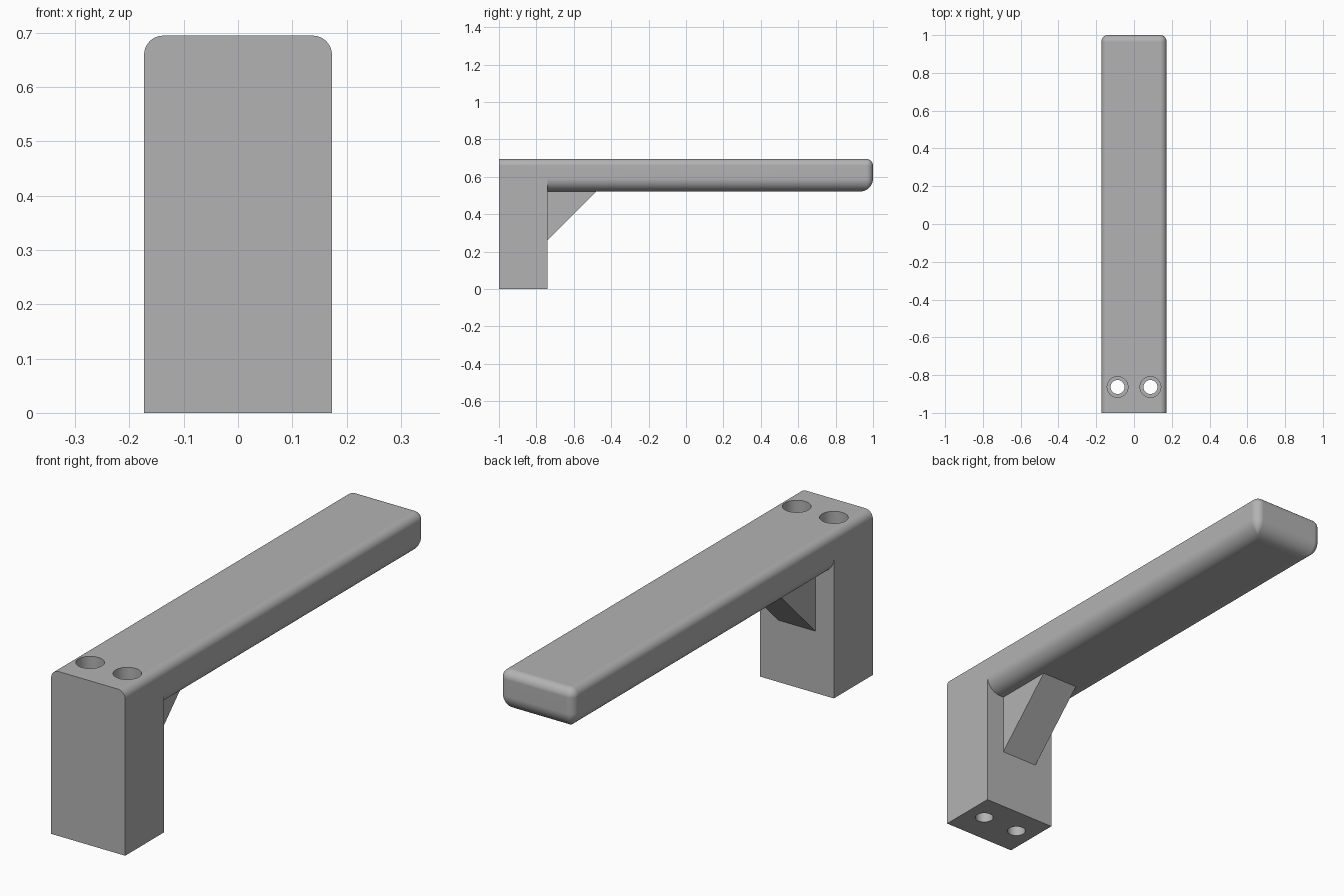
import bpy, bmesh, math
from mathutils import Matrix

if "Cube" in bpy.data.objects:
    bpy.data.objects.remove(bpy.data.objects["Cube"])

HALF = 0.173              # half width
TOP, UNDER = 0.695, 0.522  # arm top and underside
FRONT, POST_BACK, TIP = -1.0, -0.74, 1.0
R_TOP, R_UNDER = 0.035, 0.069
SEG = 10

grey = bpy.data.materials.new("plain grey")
grey.use_nodes = True
grey.diffuse_color = (0.45, 0.45, 0.45, 1)
grey.node_tree.nodes["Principled BSDF"].inputs["Base Color"].default_value = grey.diffuse_color


def add_object(name, bm):
    bmesh.ops.recalc_face_normals(bm, faces=bm.faces)
    mesh = bpy.data.meshes.new(name)
    bm.to_mesh(mesh)
    bm.free()
    mesh.materials.append(grey)
    obj = bpy.data.objects.new(name, mesh)
    bpy.context.collection.objects.link(obj)
    return obj


def loft(name, rings):
    """Skin a stack of equal-length rings and cap both ends."""
    bm = bmesh.new()
    rows = [[bm.verts.new(p) for p in ring] for ring in rings]
    for a, b in zip(rows, rows[1:]):
        for i in range(len(a)):
            j = (i + 1) % len(a)
            bm.faces.new((a[i], a[j], b[j], b[i]))
    bm.faces.new(rows[0])
    bm.faces.new(rows[-1])
    return add_object(name, bm)


def quarter(radius):
    """(inset, distance from the flat) pairs around a fillet, flat first."""
    angles = [math.pi / 2 * i / SEG for i in range(SEG + 1)]
    return [(radius * (1 - math.sin(a)), radius * (1 - math.cos(a))) for a in angles]


def arm_ring(inset, z):
    """Outline with a square front and two rounded tip corners."""
    x, y, r = HALF - inset, TIP - inset, max(R_TOP - inset, 0.004)
    half = [(x, POST_BACK)]
    for i in range(SEG + 1):
        a = math.pi / 2 * i / SEG
        half.append((x - r + r * math.cos(a), y - r + r * math.sin(a)))
    return [(px, py, z) for px, py in half + [(-px, py) for px, py in reversed(half)]]


def combine(target, other, operation):
    mod = target.modifiers.new(operation.lower(), "BOOLEAN")
    mod.operation, mod.object, mod.solver = operation, other, "EXACT"
    bpy.context.view_layer.objects.active = target
    bpy.ops.object.modifier_apply(modifier=mod.name)
    bpy.data.objects.remove(other)


# Mounting post with rounded top edges
side = [(HALF, 0)] + [(HALF - d, TOP - h) for d, h in reversed(quarter(R_TOP))]
outline = side + [(-x, z) for x, z in reversed(side)]
bracket = loft("bracket", [[(x, y, z) for x, z in outline] for y in (FRONT, POST_BACK)])

# Long arm with a large fillet below and a small one above
levels = [(d, UNDER + h) for d, h in quarter(R_UNDER)]
levels += [(d, TOP - h) for d, h in reversed(quarter(R_TOP))]
arm = loft("arm", [arm_ring(d, z) for d, z in levels])
combine(bracket, arm, "UNION")

# Triangular gusset, sunk slightly into the post and the arm
tri = [(-0.76, 0.241), (-0.459, 0.542), (-0.76, 0.542)]
gusset = loft("gusset", [[(x, y, z) for y, z in tri] for x in (-0.087, 0.087)])
combine(bracket, gusset, "UNION")

# Two counterbored screw holes
for x in (-0.087, 0.087):
    for radius, low, high in ((0.037, -0.1, 0.8), (0.055, UNDER, 0.8)):
        bm = bmesh.new()
        bmesh.ops.create_cone(bm, cap_ends=True, segments=40, radius1=radius, radius2=radius,
                              depth=high - low,
                              matrix=Matrix.Translation((x, -0.863, (low + high) / 2)))
        combine(bracket, add_object("hole_cutter", bm), "DIFFERENCE")

# Smooth fillets with crisp flat faces
bpy.ops.object.select_all(action="DESELECT")
bracket.select_set(True)
bpy.context.view_layer.objects.active = bracket
bpy.ops.object.shade_smooth_by_angle(angle=math.radians(30))
weighted = bracket.modifiers.new("weighted normals", "WEIGHTED_NORMAL")
weighted.keep_sharp = True
